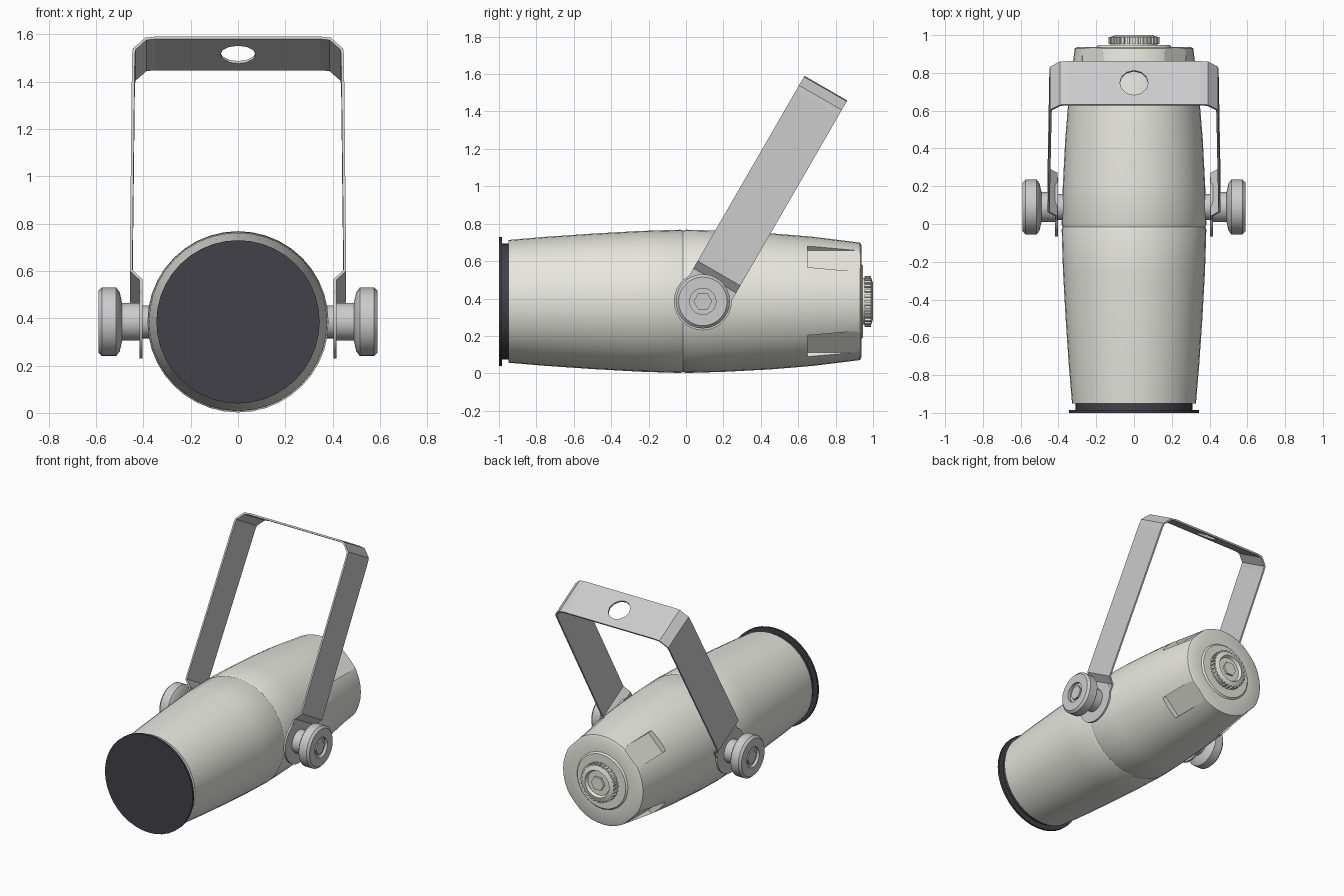
import bpy, bmesh
from math import pi, sin, cos, radians
from mathutils import Matrix, Vector

if "Cube" in bpy.data.objects:
    bpy.data.objects.remove(bpy.data.objects["Cube"])

CZ = 0.385                      # height of the barrel axis
PIVOT = Vector((0, 0.09, CZ))   # yoke pivot


def material(name, col):
    m = bpy.data.materials.new(name)
    m.diffuse_color = (*col, 1)
    m.use_nodes = True
    m.node_tree.nodes["Principled BSDF"].inputs["Base Color"].default_value = m.diffuse_color
    return m


BODY = material("warm_white_paint", (0.80, 0.80, 0.74))
DARK = material("dark_lens", (0.055, 0.052, 0.065))


def add_object(name, bm, mat=None, smooth=True):
    bmesh.ops.recalc_face_normals(bm, faces=bm.faces)
    me = bpy.data.meshes.new(name)
    bm.to_mesh(me)
    bm.free()
    ob = bpy.data.objects.new(name, me)
    bpy.context.collection.objects.link(ob)
    if mat:
        me.materials.append(mat)
    bpy.ops.object.select_all(action='DESELECT')
    bpy.context.view_layer.objects.active = ob
    ob.select_set(True)
    if smooth:
        bpy.ops.object.shade_smooth_by_angle(angle=radians(30))
    return ob


def cut(target, cutter):
    """Subtract a hidden cutter from the target."""
    cutter.hide_render = True
    cutter.hide_set(True)
    mod = target.modifiers.new(cutter.name, 'BOOLEAN')
    mod.operation = 'DIFFERENCE'
    mod.solver = 'EXACT'
    mod.object = cutter


def lathe(name, profile, axis, origin, n=32, mat=None):
    """Revolve (radius, position) points around the x or y axis."""
    bm = bmesh.new()
    rings = []
    for r, t in profile:
        ring = []
        for i in range(1 if r == 0 else n):
            a = 2 * pi * i / n
            u, v = r * cos(a), r * sin(a)
            p = Vector((t, u, v)) if axis == 'x' else Vector((u, t, v))
            ring.append(bm.verts.new(p + Vector(origin)))
        rings.append(ring)
    for a, b in zip(rings, rings[1:]):
        for i in range(n):
            j = (i + 1) % n
            if len(a) == 1:
                bm.faces.new((a[0], b[i], b[j]))
            elif len(b) == 1:
                bm.faces.new((a[i], a[j], b[0]))
            else:
                bm.faces.new((a[i], a[j], b[j], b[i]))
    return add_object(name, bm, mat)


AXIS = (0, 0, CZ)

# Barrel housing in two halves meeting at a shallow seam
lathe("front_housing", [(0.30, -0.95), (0.328, -0.95), (0.345, -0.75), (0.362, -0.5),
                        (0.376, -0.25), (0.383, -0.03), (0.378, -0.015)], 'y', AXIS, 40, BODY)
rear = lathe("rear_housing", [(0, -0.015), (0.378, -0.015), (0.383, 0.0), (0.377, 0.2),
                              (0.364, 0.45), (0.345, 0.68), (0.314, 0.93), (0.30, 0.937),
                              (0.20, 0.937), (0.19, 0.947), (0, 0.947)], 'y', AXIS, 40, BODY)

# Flat recesses on the rear diagonals
bm = bmesh.new()
for k in range(4):
    m = (Matrix.Translation((0, 0.80, CZ)) @ Matrix.Rotation(pi / 4 + k * pi / 2, 4, 'Y')
         @ Matrix.Translation((0, 0, 0.356)) @ Matrix.Diagonal((0.16, 0.30, 0.10, 1)))
    bmesh.ops.create_cube(bm, size=1, matrix=m)
cut(rear, add_object("recess_cutter", bm, BODY, False))

# Dark front lens disc
lathe("front_lens", [(0, -1.0), (0.345, -1.0), (0.345, -0.985), (0.31, -0.985),
                     (0.31, -0.94), (0, -0.94)], 'y', AXIS, 40, DARK)

# Rear adjustment knob: ring with small teeth around it and a hex socket
lathe("rear_knob", [(0.125, 0.94), (0.125, 0.99), (0.095, 1.0), (0.085, 0.98),
                    (0, 0.98)], 'y', AXIS, 32, BODY)
lathe("rear_hex_bolt", [(0.05, 0.975), (0.05, 0.995), (0, 0.995)], 'y', AXIS, 6, BODY)
bm = bmesh.new()
for i in range(28):
    m = (Matrix.Translation((0, 0.972, CZ)) @ Matrix.Rotation(2 * pi * i / 28, 4, 'Y')
         @ Matrix.Translation((0, 0, 0.128)) @ Matrix.Diagonal((0.014, 0.036, 0.016, 1)))
    bmesh.ops.create_cube(bm, size=1, matrix=m)
add_object("rear_knob_teeth", bm, BODY, False)

# Yoke: one bent flat bar, tilted 30 degrees backwards about the pivot
tilt = Matrix.Translation(PIVOT) @ Matrix.Rotation(radians(-30), 4, 'X')
half = [(0.41, 0.0), (0.41, 0.13), (0.452, 0.175), (0.442, 1.22), (0.439, 1.255),
        (0.39, 1.305), (0.35, 1.31)]
path = half + [(-x, z) for x, z in reversed(half)]
bm = bmesh.new()
rows = [[bm.verts.new((x, s * 0.132, z)) for x, z in path] for s in (-1, 1)]
for i in range(len(path) - 1):
    bm.faces.new((rows[0][i], rows[0][i + 1], rows[1][i + 1], rows[1][i]))
yoke = add_object("yoke", bm, None, False)
yoke.matrix_world = tilt
thick = yoke.modifiers.new("thickness", 'SOLIDIFY')
thick.thickness = 0.012
thick.offset = 0

# Mounting hole through the top of the yoke
bm = bmesh.new()
bmesh.ops.create_cone(bm, cap_ends=True, segments=12, radius1=0.075, radius2=0.075,
                      depth=0.2, matrix=Matrix.Translation((0, 0, 1.31)))
cutter = add_object("hole_cutter", bm, None, False)
cutter.matrix_world = tilt
cut(yoke, cutter)

# Pivot hardware on both sides: spacer, rounded yoke end, ring knob and bolt
for side, s in (("right", 1), ("left", -1)):
    def part(name, prof, n=28):
        lathe(f"{side}_{name}", [(r, s * x) for r, x in prof], 'x', PIVOT, n)
    part("pivot_spacer", [(0.07, 0.36), (0.07, 0.405)])
    part("yoke_end", [(0, 0.403), (0.155, 0.403), (0.155, 0.417), (0, 0.417)])
    part("clamp_knob", [(0.08, 0.417), (0.08, 0.49), (0.125, 0.50), (0.145, 0.515),
                        (0.145, 0.575), (0.13, 0.59), (0.07, 0.59), (0.07, 0.57), (0, 0.57)])
    part("pivot_bolt", [(0.05, 0.565), (0.05, 0.583), (0, 0.583)], 6)
